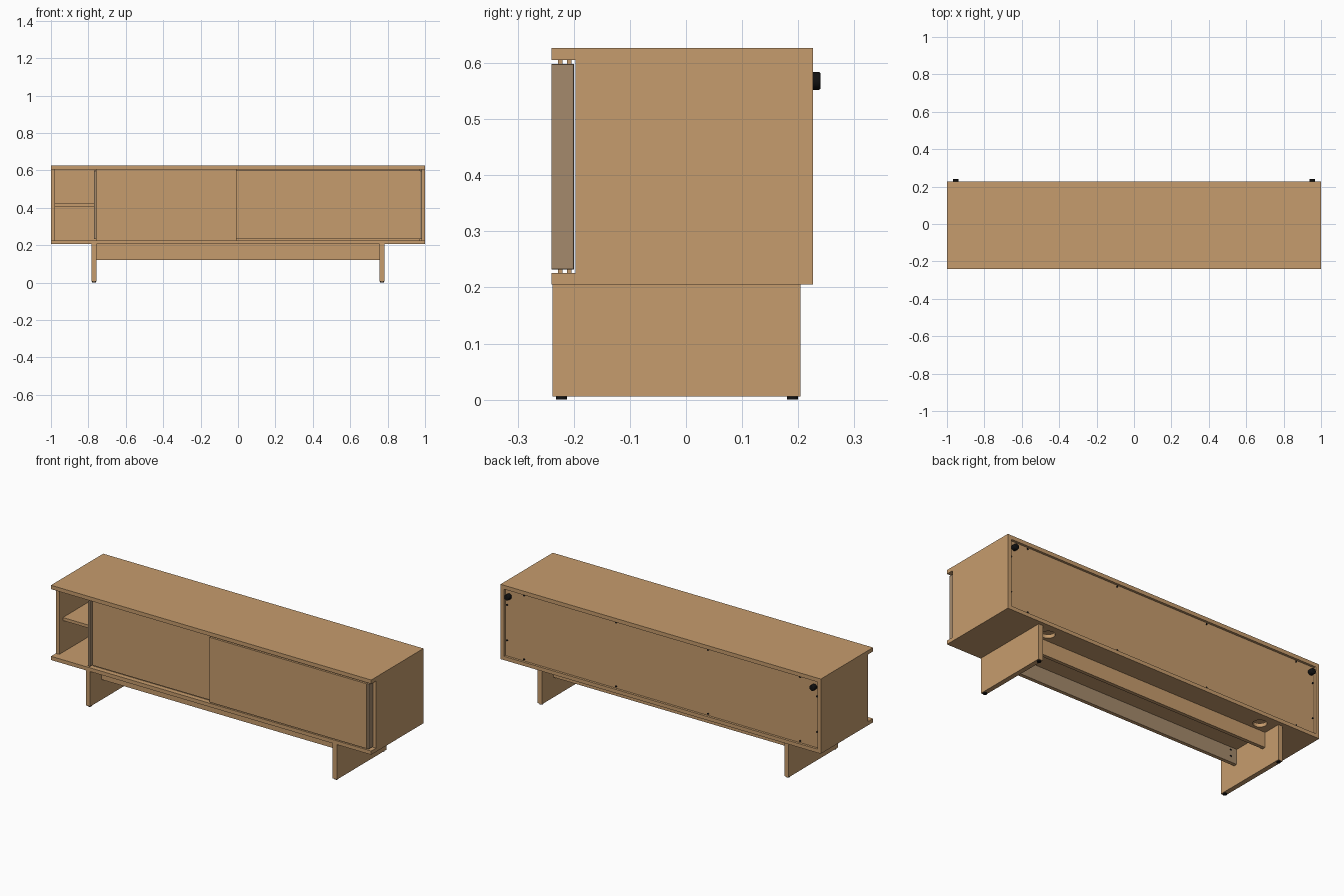
import bpy, bmesh, math
from mathutils import Matrix

if "Cube" in bpy.data.objects:
    bpy.data.objects.remove(bpy.data.objects["Cube"])


def material(name, rgb):
    m = bpy.data.materials.new(name)
    m.diffuse_color = (*rgb, 1)
    m.use_nodes = True
    m.node_tree.nodes["Principled BSDF"].inputs["Base Color"].default_value = m.diffuse_color
    return m


WOOD = material("warm wood", (0.565, 0.333, 0.153))
GREY = material("greyed wood", (0.376, 0.254, 0.150))
BLACK = material("black plastic", (0.006, 0.006, 0.006))


def finish(name, bm, mat):
    mesh = bpy.data.meshes.new(name)
    bm.to_mesh(mesh)
    bm.free()
    mesh.materials.append(mat)
    ob = bpy.data.objects.new(name, mesh)
    bpy.context.collection.objects.link(ob)
    return ob


def box(name, x, y, z, mat=WOOD, bevel=0.0):
    """Box from (min, max) ranges on each axis."""
    bm = bmesh.new()
    bmesh.ops.create_cube(bm, size=1)
    for v in bm.verts:
        for i, r in enumerate((x, y, z)):
            v.co[i] = r[0] if v.co[i] < 0 else r[1]
    if bevel:
        bmesh.ops.bevel(bm, geom=bm.edges[:], offset=bevel, segments=2,
                        profile=0.5, affect='EDGES')
    return finish(name, bm, mat)


def disc(name, centre, radius, depth, axis='Y', mat=BLACK, sides=24, bevel=0.0):
    """Cylinder along the y or z axis."""
    bm = bmesh.new()
    bmesh.ops.create_cone(bm, cap_ends=True, segments=sides, radius1=radius,
                          radius2=radius, depth=depth)
    if bevel:
        rim = [e for e in bm.edges if abs(e.verts[0].co.z - e.verts[1].co.z) < 1e-6]
        bmesh.ops.bevel(bm, geom=rim, offset=bevel, segments=3, profile=0.5, affect='EDGES')
    rot = Matrix.Rotation(math.pi / 2, 4, 'X') if axis == 'Y' else Matrix()
    bmesh.ops.transform(bm, matrix=Matrix.Translation(centre) @ rot, verts=bm.verts)
    for f in bm.faces:
        f.smooth = len(f.verts) == 4
    ob = finish(name, bm, mat)
    ob.data.set_sharp_from_angle(angle=math.radians(40))
    return ob


# Carcass: top, bottom, inset back and centre divider
box("top_panel", (-1, 1), (-0.24, 0.226), (0.605, 0.627))
bottom = box("bottom_panel", (-1, 1), (-0.24, 0.226), (0.205, 0.226))
box("back_panel", (-0.978, 0.978), (0.203, 0.213), (0.226, 0.605))
box("centre_divider", (-0.011, 0.011), (-0.18, 0.203), (0.226, 0.605))

# Doors slide on two tracks, the right one in front
doors = (("left", -1, (-0.757, 0.225), (-0.218, -0.200), -0.208),
         ("right", 1, (-0.01, 0.972), (-0.240, -0.222), -0.224)) 
for name, s, xs, ys, runner in doors:
    box(name + "_door", xs, ys, (0.232, 0.598))
    edge = xs[0] if s < 0 else xs[1]
    box(name + "_door_grip", sorted((edge, edge + s * 0.013)), (-0.24, -0.20),
        (0.232, 0.598), GREY, 0.002)
    for part, zs in (("upper", (0.598, 0.605)), ("lower", (0.226, 0.232))):
        box(f"{name}_door_{part}_runner", xs, (runner - 0.004, runner + 0.004), zs)

for s, side in ((-1, "left"), (1, "right")):
    # Side panels and inner shelves
    box(side + "_side", sorted((s * 0.978, s)), (-0.197, 0.226), (0.226, 0.605))
    box(side + "_shelf", sorted((s * 0.011, s * 0.978)), (-0.165, 0.203), (0.405, 0.422))

    # Slab legs on small glides
    box(side + "_leg", sorted((s * 0.757, s * 0.784)), (-0.238, 0.204), (0.006, 0.205))
    for y in (-0.222, 0.190):
        disc(side + "_leg_glide", (s * 0.770, y, 0.003), 0.010, 0.006, 'Z')

    # Rear wall bumpers and panel screws
    disc(side + "_wall_bumper", (s * 0.953, 0.2265, 0.568), 0.016, 0.027, bevel=0.004)
    for z in (0.315, 0.515):
        disc(side + "_back_screw", (s * 0.968, 0.214, z), 0.005, 0.004, sides=12)
    for x in (0.287, 0.862):
        for z in (0.236, 0.597):
            disc(side + "_back_screw", (s * x, 0.214, z), 0.005, 0.004, sides=12)
    for z in (0.155, 0.190):
        disc(side + "_stretcher_screw", (s * 0.72, -0.116, z), 0.005, 0.002, sides=12)

    # Cable hole through the bottom panel
    cutter = disc(side + "_cable_hole_cutter", (s * 0.68, 0.153, 0.215), 0.035, 0.1, 'Z', WOOD, 32)
    cutter.hide_render = True
    cutter.hide_set(True)
    cut = bottom.modifiers.new(side + " cable hole", 'BOOLEAN')
    cut.operation = 'DIFFERENCE'
    cut.solver = 'EXACT'
    cut.object = cutter

# Stretchers between the legs; the front one has a greyed rear face
box("rear_stretcher", (-0.757, 0.757), (0.082, 0.102), (0.12, 0.205))
front = box("front_stretcher", (-0.757, 0.757), (-0.136, -0.116), (0.12, 0.205))
front.data.materials.append(GREY)
for p in front.data.polygons:
    if p.normal.y > 0.5:
        p.material_index = 1
